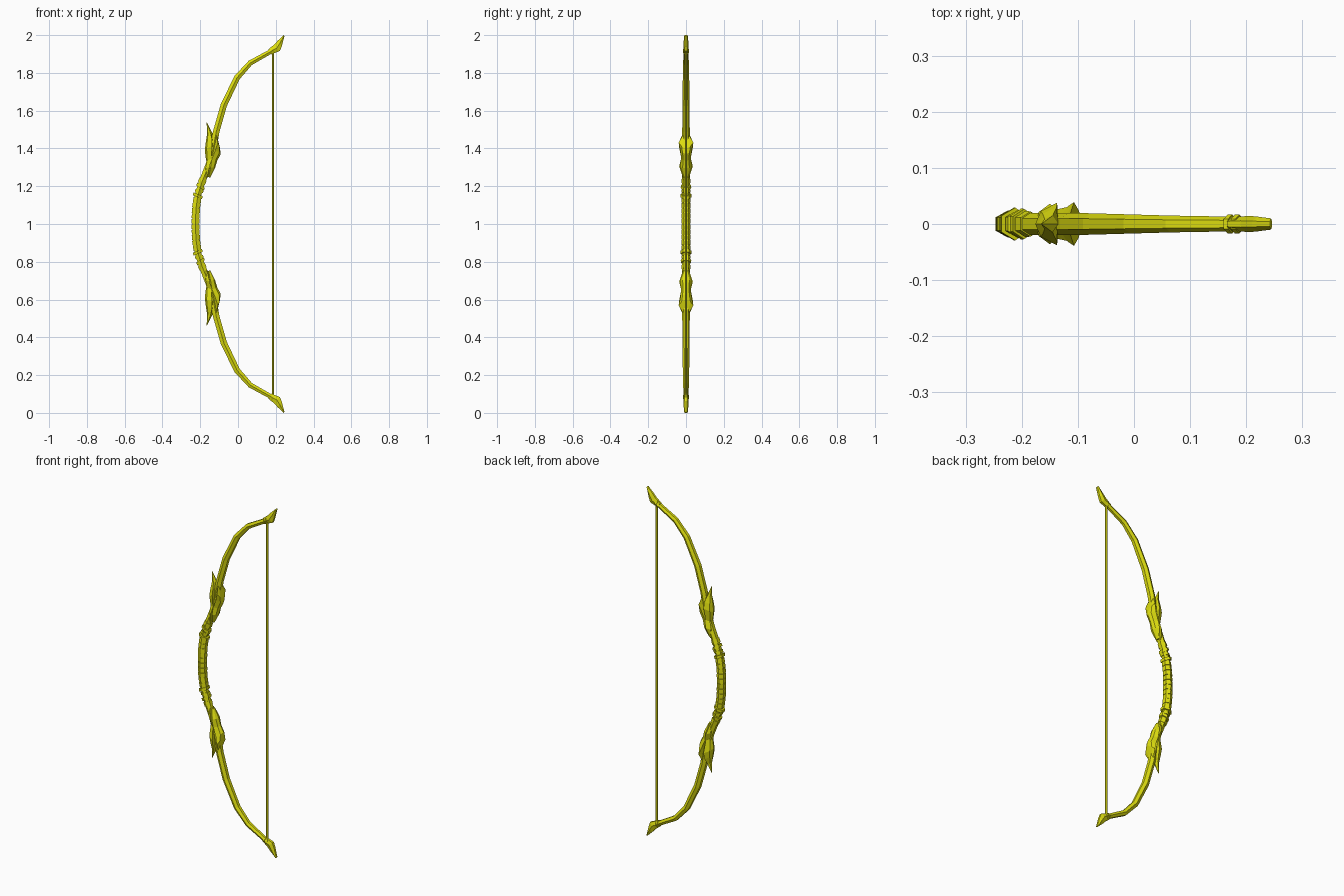
import bpy, bmesh, math

if "Cube" in bpy.data.objects:
    bpy.data.objects.remove(bpy.data.objects["Cube"])

mat = bpy.data.materials.new("golden yellow")
mat.diffuse_color = (0.74, 0.74, 0.005, 1)
mat.use_nodes = True
mat.node_tree.nodes["Principled BSDF"].inputs["Base Color"].default_value = mat.diffuse_color


def loft(name, sections, mirror=True):
    """Skin closed rings of points; heights are relative to the bow's middle."""
    bm = bmesh.new()
    rings = [[bm.verts.new(p) for p in s] for s in sections]
    n = len(rings[0])
    for a, b in zip(rings, rings[1:]):
        for i in range(n):
            j = (i + 1) % n
            bm.faces.new((a[i], a[j], b[j], b[i]))
    if mirror != "open":
        bm.faces.new(rings[0])
    bm.faces.new(rings[-1])
    bmesh.ops.recalc_face_normals(bm, faces=bm.faces)
    me = bpy.data.meshes.new(name)
    bm.to_mesh(me)
    bm.free()
    me.materials.append(mat)
    ob = bpy.data.objects.new(name, me)
    ob.location.z = 1
    bpy.context.collection.objects.link(ob)
    if mirror:
        m = ob.modifiers.new("mirror", 'MIRROR')
        m.use_axis = (False, False, True)
    return ob


def ring(x, z, ang, rx, ry, n=6):
    """Ring of points across the x-z plane path whose direction is ang from vertical."""
    out = []
    for i in range(n):
        t = math.tau * (i + 0.5) / n
        u, v = rx / math.cos(math.pi / n) * math.cos(t), ry * math.sin(t)
        out.append((x + u * math.cos(ang), v, z - u * math.sin(ang)))
    return out


def tube(name, path, mirror=True):
    secs = []
    for i, (x, z, rx, ry) in enumerate(path):
        a, b = path[max(i - 1, 0)], path[min(i + 1, len(path) - 1)]
        secs.append(ring(x, z, math.atan2(b[0] - a[0], b[1] - a[1]), rx, ry))
    return loft(name, secs, mirror)


# upper limb (mirrored to lower): x, z, in-plane radius, side radius
limb = [(-0.225, 0, .017, .020), (-0.223, .08, .017, .020), (-0.213, .15, .017, .020),
        (-0.19, .225, .017, .020), (-0.155, .31, .018, .020), (-0.13, .41, .018, .020),
        (-0.115, .49, .017, .020), (-0.075, .63, .017, .019), (-0.005, .775, .016, .017),
        (.065, .853, .014, .015), (.18, .917, .012, .013), (.20, .928, .010, .012)]
tube("limb", limb, "open")


def on_limb(z):
    for a, b in zip(limb, limb[1:]):
        if a[1] <= z <= b[1]:
            f = (z - a[1]) / (b[1] - a[1])
            return a[0] + f * (b[0] - a[0]), math.atan2(b[0] - a[0], b[1] - a[1])


def band(name, z, h, r0, r1, tilt=0):
    x, a = on_limb(z)
    secs = [ring(x + s * h * math.sin(a), z + s * h * math.cos(a), a + tilt, r, r * 1.12)
            for s, r in ((-.5, r0), (.5, r1))]
    return loft(name, secs)


# stacked grip wrapping
for i in range(5):
    band(f"grip_wrap_{i}", .0145 + i * .028, .025, .0215, .0205)
# raised cords at the grip ends
band("grip_cord_low", .150, .016, .026, .026, .25)
band("grip_cord_mid", .175, .014, .022, .022, -.1)
band("grip_cord_high", .198, .016, .025, .024, .3)
band("grip_cord_end", .228, .024, .021, .020, .1)


def leaf(name, rows):
    """Folded leaf: rows of spine x/z, edge x/z, half width, inner x."""
    secs = []
    for xs, zs, xe, ze, w, xi in rows:
        xm, zm = (xs * .75 + xe * .25), (zs * .6 + ze * .4)
        secs.append([(xs, 0, zs), (xm, w * .6, zm), (xe, w, ze),
                     (xi, 0, ze), (xe, -w, ze), (xm, -w * .6, zm)])
    return loft(name, secs)


# leaf on the outer face, ending in an upward spike
leaf("outer_leaf", [
    (-.162, .31, -.150, .29, .012, -.14), (-.170, .345, -.142, .345, .024, -.14),
    (-.176, .39, -.137, .415, .038, -.135), (-.171, .43, -.138, .45, .030, -.135),
    (-.164, .475, -.145, .48, .015, -.135), (-.166, .538, -.164, .535, .001, -.163)])
# leaf on the inner face, bulging toward the string
leaf("inner_leaf", [
    (-.148, .245, -.155, .25, .012, -.165), (-.122, .295, -.145, .30, .030, -.16),
    (-.110, .335, -.138, .345, .026, -.15), (-.092, .37, -.120, .39, .030, -.14),
    (-.095, .40, -.107, .43, .039, -.13), (-.108, .455, -.113, .465, .020, -.125),
    (-.112, .49, -.114, .49, .004, -.118)])
# small lower leaf clasping the neck
leaf("clasp_leaf", [
    (-.178, .255, -.165, .245, .016, -.16), (-.176, .29, -.150, .305, .036, -.15),
    (-.168, .325, -.140, .345, .026, -.145), (-.158, .36, -.135, .385, .006, -.14)])


def tip_row(xa, za, xb, zb, w):
    """Six-sided slice of the limb tip from outer (a) to inner (b) edge."""
    xm, zm = (xa + xb) / 2, (za + zb) / 2
    return [(xa, w * .4, za), (xm, w, zm), (xb, w * .5, zb),
            (xb, -w * .5, zb), (xm, -w, zm), (xa, -w * .4, za)]


# pointed limb tip
loft("limb_tip", [tip_row(.166, .930, .180, .900, .012),
                  tip_row(.190, .948, .222, .916, .0145),
                  tip_row(.210, .970, .232, .942, .013),
                  tip_row(.242, 1.0, .246, .995, .010)])

# string and the loops that hold it
tube("bow_string", [(.185, -.92, .006, .006), (.185, .92, .006, .006)], False)
for i, x in enumerate((.171, .184)):
    z = .912 + i * .008
    loft(f"string_loop_{i}", [ring(x + s * .004, z + s * .002, 1.05, .015, .017)
                              for s in (-1, 1)])
